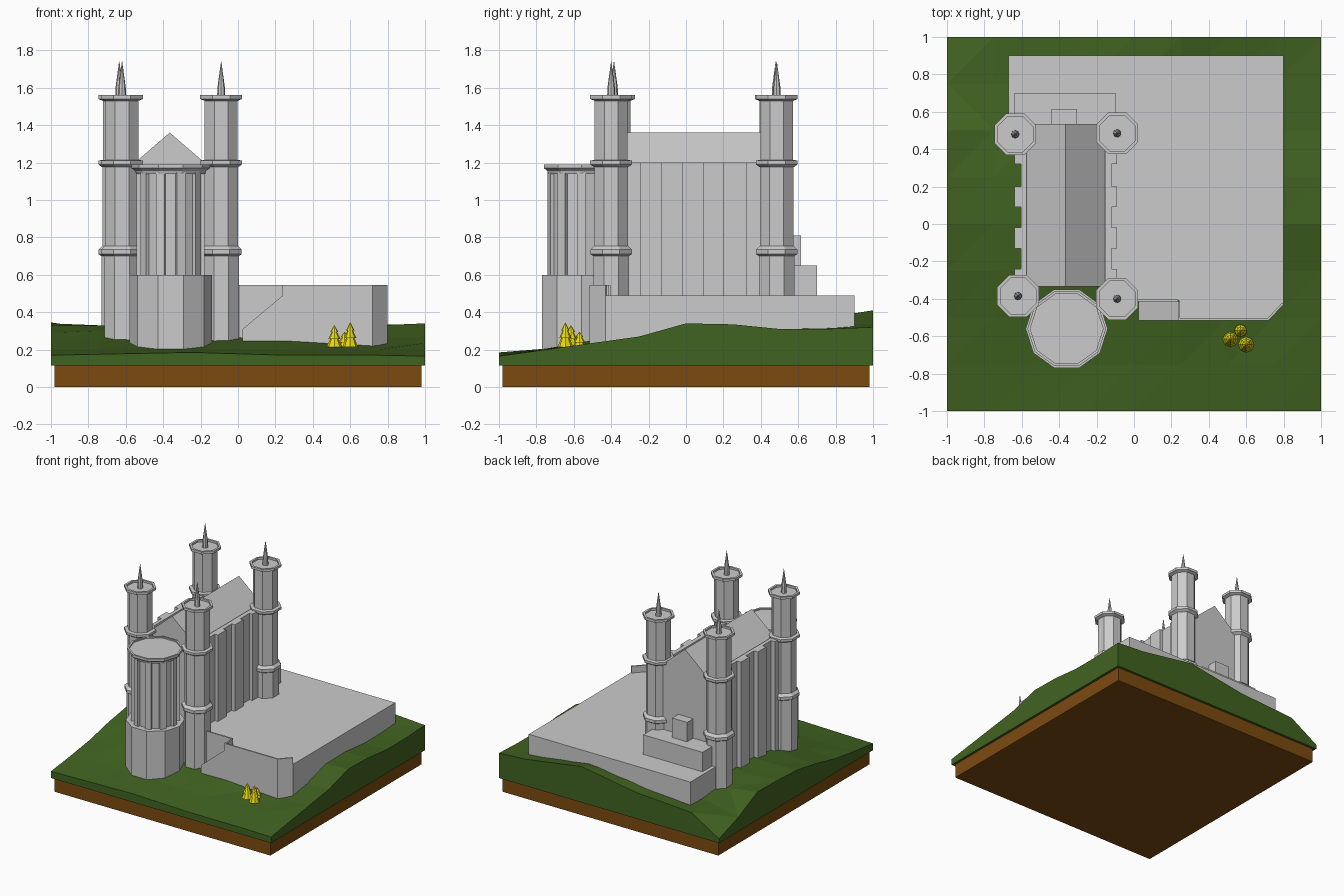
import bpy, bmesh, math
from mathutils import Vector

if "Cube" in bpy.data.objects:
    bpy.data.objects.remove(bpy.data.objects["Cube"])


def mat(name, c):
    m = bpy.data.materials.new(name)
    m.diffuse_color = (*c, 1)
    m.use_nodes = True
    m.node_tree.nodes["Principled BSDF"].inputs["Base Color"].default_value = m.diffuse_color
    return m


STONE = mat("stone grey", (0.6, 0.6, 0.6))
GRASS = mat("grass green", (0.053, 0.125, 0.015))
EARTH = mat("earth brown", (0.2, 0.07, 0.005))
YELLOW = mat("tree yellow", (0.83, 0.72, 0.005))


def finish(name, bm, m):
    bmesh.ops.recalc_face_normals(bm, faces=bm.faces)
    me = bpy.data.meshes.new(name)
    bm.to_mesh(me)
    bm.free()
    me.materials.append(m)
    ob = bpy.data.objects.new(name, me)
    bpy.context.collection.objects.link(ob)
    return ob


def prism(name, pts, direction, m=STONE):
    """Extrude a closed 3D outline along a direction."""
    bm = bmesh.new()
    f = bm.faces.new([bm.verts.new(p) for p in pts])
    r = bmesh.ops.extrude_face_region(bm, geom=[f], use_keep_orig=True)
    vs = [g for g in r["geom"] if isinstance(g, bmesh.types.BMVert)]
    bmesh.ops.translate(bm, verts=vs, vec=Vector(direction))
    return finish(name, bm, m)


def box(name, x0, x1, y0, y1, z0, z1, m=STONE):
    return prism(name, [(x0, y0, z0), (x1, y0, z0), (x1, y1, z0), (x0, y1, z0)],
                 (0, 0, z1 - z0), m)


def wall(name, p, q, z0, z1, t=0.012):
    """Thin wall from p to q, thickened to the left of its path."""
    d = Vector(q) - Vector(p)
    n = Vector((-d.y, d.x)).normalized() * t
    pts = [p, q, (q[0] + n.x, q[1] + n.y), (p[0] + n.x, p[1] + n.y)]
    return prism(name, [(a, b, z0) for a, b in pts], (0, 0, z1 - z0))


def turned(name, cx, cy, sides, profile, start, m=STONE):
    """Stack of n-sided rings from (radius, height) pairs, capped at both ends."""
    bm = bmesh.new()
    rings = []
    for r, z in profile:
        rings.append([bm.verts.new((cx + r * math.cos(start + 2 * math.pi * i / sides),
                                    cy + r * math.sin(start + 2 * math.pi * i / sides), z))
                      for i in range(sides)])
    for a, b in zip(rings, rings[1:]):
        for i in range(sides):
            j = (i + 1) % sides
            bm.faces.new((a[i], a[j], b[j], b[i]))
    bm.faces.new(rings[0])
    bm.faces.new(rings[-1])
    return finish(name, bm, m)


# Earth slab
box("earth_slab", -0.98, 0.98, -0.98, 0.98, 0, 0.12, EARTH)

# Faceted grass hill: heights by column, front to back
cols = [-1, -0.75, -0.25, 0.25, 0.75, 1]
heights = [
    [.17, .20, .235, .29, .33, .34, .345, .23, .15],
    [.175, .205, .25, .30, .33, .33, .31, .29, .30],
    [.185, .205, .245, .30, .33, .33, .33, .33, .33],
    [.17, .20, .25, .29, .33, .34, .34, .37, .41],
    [.17, .20, .22, .26, .33, .335, .31, .315, .335],
    [.165, .20, .235, .27, .34, .335, .31, .31, .32],
]


def ground(x, j):
    for k in range(5):
        if x <= cols[k + 1]:
            t = (x - cols[k]) / (cols[k + 1] - cols[k])
            return heights[k][j] * (1 - t) + heights[k + 1][j] * t


bm = bmesh.new()
N = 9
top = [[bm.verts.new((-1 + i * .25, -1 + j * .25, ground(-1 + i * .25, j)))
        for j in range(N)] for i in range(N)]
for i in range(N - 1):
    for j in range(N - 1):
        a, b, c, d = top[i][j], top[i + 1][j], top[i + 1][j + 1], top[i][j + 1]
        if i == 0 and j == 6:
            bm.faces.new((a, b, d))
            bm.faces.new((b, c, d))
        else:
            bm.faces.new((a, b, c))
            bm.faces.new((a, c, d))
edge = ([top[i][0] for i in range(N)] + [top[N - 1][j] for j in range(1, N)]
        + [top[i][N - 1] for i in range(N - 2, -1, -1)] + [top[0][j] for j in range(N - 2, 0, -1)])
low = [bm.verts.new((v.co.x, v.co.y, 0.115)) for v in edge]
for k in range(len(edge)):
    n = (k + 1) % len(edge)
    bm.faces.new((edge[k], edge[n], low[n], low[k]))
bm.faces.new(low)
finish("grass_hill", bm, GRASS)

# Courtyard terrace with chamfered corner
outline = [(-.67, .9), (.8, .9), (.8, -.43), (.72, -.515), (.24, -.515), (.24, -.41),
           (-.12, -.41), (-.12, .45), (-.67, .45)]
prism("courtyard_terrace", [(x, y, .15) for x, y in outline], (0, 0, .34))

# Terrace parapet and entrance ramp
path = [(0, -.415), (.235, -.415), (.235, -.515), (.72, -.515), (.8, -.43)]
for k in range(4):
    wall("terrace_parapet", path[k], path[k + 1], .2, .545)
prism("entrance_ramp", [(.025, -.515, .2), (.24, -.515, .2), (.24, -.515, .49), (.025, -.515, .31)],
      (0, .1, 0))

# Rear annexes
box("rear_annex", -.64, -.1, .5, .7, .2, .65)
box("rear_turret", -.44, -.305, .52, .615, .2, .81)

# Great hall: walls, gabled roof, parapets
hall = [(-.58, .2), (-.15, .2), (-.15, 1.175), (-.365, 1.36), (-.58, 1.175)]
prism("great_hall", [(x, -.335, z) for x, z in hall], (0, .87, 0))
box("hall_wall_left", -.605, -.575, -.35, .5, .2, 1.2)
box("hall_wall_right", -.155, -.12, -.35, .5, .2, 1.2)

# Side buttresses
for y0, y1 in [(-.35, -.24), (-.13, -.02), (.09, .2), (.32, .45)]:
    box("buttress_left", -.64, -.6, y0, y1, .2, 1.2)
    box("buttress_right", -.13, -.092, y0, y1, .2, 1.2)

# Four octagonal corner towers with spires (sizes are half-widths across flats)
tower = [(.095, .15), (.095, .70), (.11, .71), (.11, .735), (.09, .755), (.09, 1.175),
         (.112, 1.19), (.112, 1.21), (.088, 1.215), (.088, 1.53), (.112, 1.54), (.112, 1.56),
         (.095, 1.56), (.095, 1.545)]
k8 = 1 / math.cos(math.pi / 8)
for x, y in [(-.635, .48), (-.09, .485), (-.62, -.385), (-.09, -.4)]:
    turned("corner_tower", x, y, 8, [(r * k8, z) for r, z in tower], math.pi / 8)
    turned("tower_spire", x, y, 8, [(.022, 1.54), (.02, 1.6), (.001, 1.74)], 0)

# Ten-sided front tower
CX, CY = -.36, -.56
turned("front_tower_base", CX, CY, 10, [(.22, .15), (.22, .6)], 0)
turned("front_tower_shaft", CX, CY, 10, [(.168, .59), (.168, 1.15)], 0)
turned("front_tower_crown", CX, CY, 10,
       [(.185, 1.14), (.19, 1.155), (.21, 1.17), (.21, 1.19), (.195, 1.19), (.195, 1.18)], 0)

# Corner pilasters on the front tower
for i in range(10):
    a = i * math.pi / 5
    u, v = Vector((math.cos(a), math.sin(a))), Vector((-math.sin(a), math.cos(a)))
    c = Vector((CX, CY))
    pts = [c + u * .14 - v * .024, c + u * .182 - v * .024,
           c + u * .182 + v * .024, c + u * .14 + v * .024]
    prism("front_tower_pilaster", [(p.x, p.y, .59) for p in pts], (0, 0, .56))

# Yellow trees: three stacked cones
for x, y, z0, z1 in [(.6, -.645, .215, .345), (.515, -.615, .215, .33), (.57, -.57, .205, .295)]:
    h = z1 - z0
    turned("tree", x, y, 8,
           [(.042, z0), (.022, z0 + .36 * h), (.033, z0 + .36 * h), (.014, z0 + .68 * h),
            (.022, z0 + .68 * h), (.001, z1)], 0, YELLOW)
